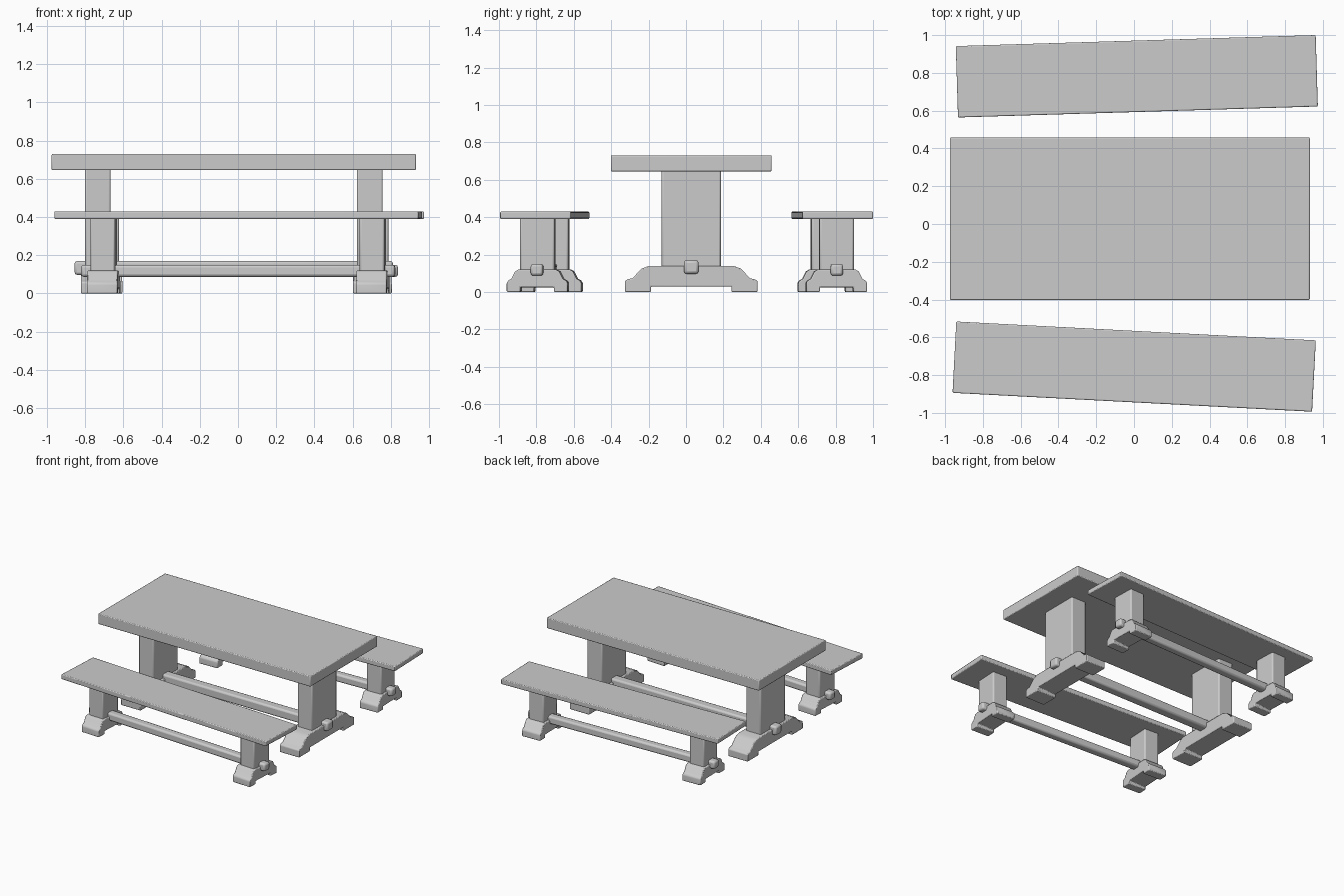
import bpy, bmesh, math
from mathutils import Matrix

if "Cube" in bpy.data.objects:
    bpy.data.objects.remove(bpy.data.objects["Cube"], do_unlink=True)

grey = bpy.data.materials.new("plain grey")
grey.use_nodes = True
grey.diffuse_color = (0.6, 0.6, 0.6, 1)
grey.node_tree.nodes["Principled BSDF"].inputs["Base Color"].default_value = (0.6, 0.6, 0.6, 1)


def finish(name, bm, place, bevel, segments=2):
    """Turn a bmesh into a placed object with softened edges."""
    bmesh.ops.recalc_face_normals(bm, faces=bm.faces)
    mesh = bpy.data.meshes.new(name)
    bm.to_mesh(mesh)
    bm.free()
    mesh.materials.append(grey)
    obj = bpy.data.objects.new(name, mesh)
    bpy.context.collection.objects.link(obj)
    obj.matrix_world = place
    mod = obj.modifiers.new("soft edges", "BEVEL")
    mod.width, mod.segments = bevel, segments
    mod.limit_method = "ANGLE"
    mod.angle_limit = math.radians(40)
    bpy.ops.object.select_all(action="DESELECT")
    obj.select_set(True)
    bpy.context.view_layer.objects.active = obj
    bpy.ops.object.shade_smooth_by_angle(angle=math.radians(50))


def box(name, place, x, y, z, bevel):
    """Box from (min, max) ranges."""
    bm = bmesh.new()
    bmesh.ops.create_cube(bm, size=1)
    for v in bm.verts:
        for i, (lo, hi) in enumerate((x, y, z)):
            v.co[i] = hi if v.co[i] > 0 else lo
    finish(name, bm, place, bevel)


def foot(name, place, cx, half_x, half_profile):
    """Mirror a half outline in y and extrude it along x."""
    outline = half_profile + [(-y, z) for y, z in reversed(half_profile)]
    bm = bmesh.new()
    face = bm.faces.new([bm.verts.new((cx - half_x, y, z)) for y, z in outline])
    new = bmesh.ops.extrude_face_region(bm, geom=[face])["geom"]
    bmesh.ops.translate(bm, vec=(2 * half_x, 0, 0),
                        verts=[g for g in new if isinstance(g, bmesh.types.BMVert)])
    finish(name, bm, place, 0.006)


def trestle(name, centre, angle, top, top_z, leg, leg_x, foot_x, profile, rail, rail_z):
    """Plank on two footed legs joined by a through rail."""
    place = Matrix.Translation((*centre, 0)) @ Matrix.Rotation(math.radians(angle), 4, "Z")
    hx, hy = top
    box(name + "_top", place, (-hx, hx), (-hy, hy), top_z, 0.006)
    foot_top = max(z for _, z in profile)
    for side, s in (("left", 1), ("right", -1)):
        cx = s * leg_x
        box(f"{name}_{side}_leg", place, (cx - leg[0], cx + leg[0]), (-leg[1], leg[1]),
            (foot_top - 0.02, top_z[0] + 0.01), 0.01)
        foot(f"{name}_{side}_foot", place, cx, foot_x, profile)
    box(name + "_rail", place, (-rail[0], rail[0]), (-rail[1], rail[1]), rail_z, 0.014)


# Half outlines of the feet, from the underside notch out and up
table_foot = [(0.215, 0.03), (0.215, 0), (0.355, 0), (0.355, 0.058), (0.34, 0.068),
              (0.315, 0.073), (0.265, 0.125), (0.225, 0.14)]
bench_foot = [(0.09, 0.025), (0.09, 0), (0.163, 0), (0.163, 0.05), (0.152, 0.063),
              (0.138, 0.07), (0.118, 0.11), (0.1, 0.12)]

trestle("table", (-0.022, 0.028), 0, (0.953, 0.43), (0.645, 0.73),
        (0.067, 0.158), 0.712, 0.088, table_foot, (0.833, 0.039), (0.097, 0.17))

for name, centre, angle in (("front_bench", (0.001, -0.755), -3), ("back_bench", (0.015, 0.782), 1.75)):
    trestle(name, centre, angle, (0.953, 0.189), (0.39, 0.43),
            (0.065, 0.092), 0.705, 0.08, bench_foot, (0.822, 0.033), (0.087, 0.15))
